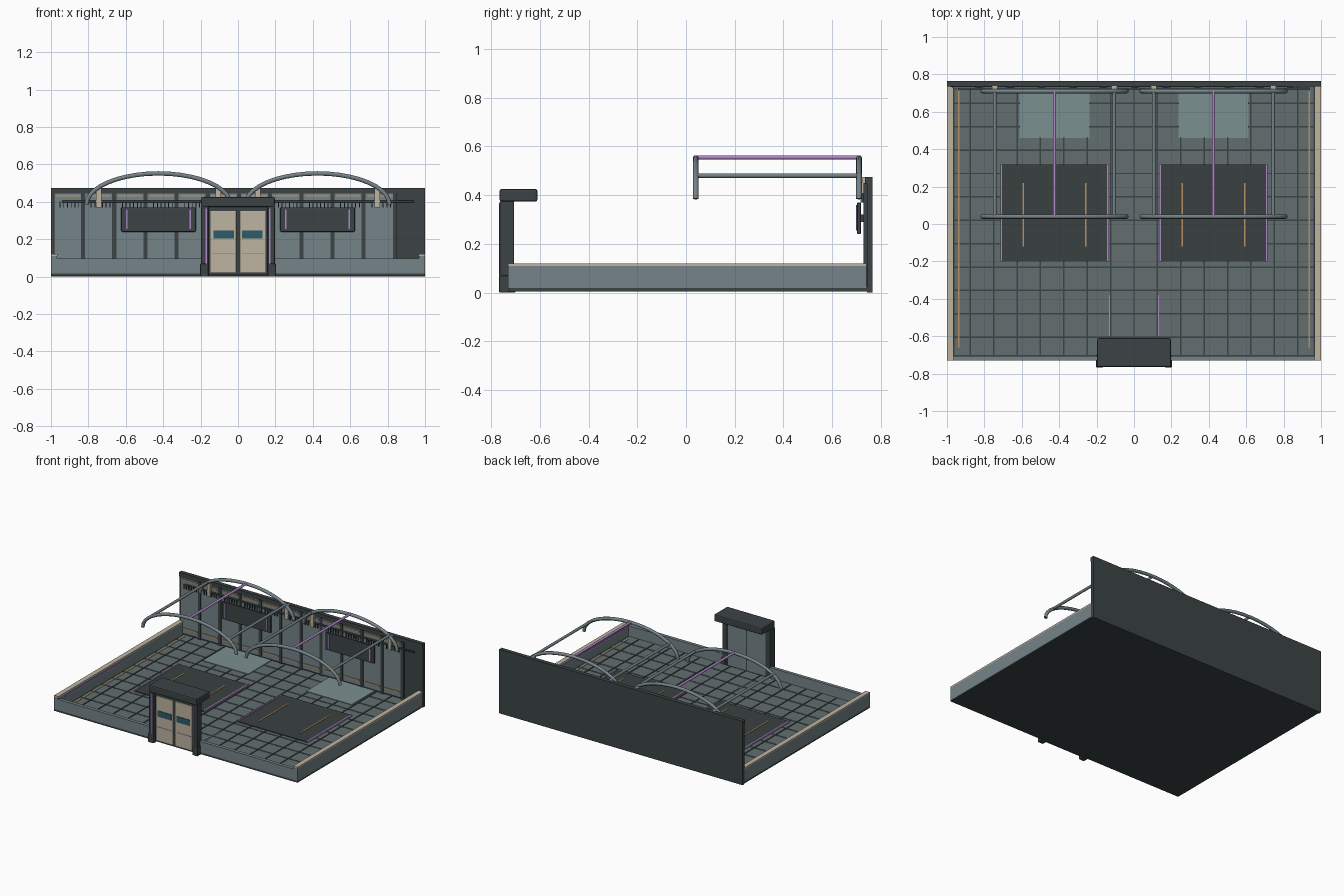
import bpy, bmesh, math
from mathutils import Vector, Matrix

if "Cube" in bpy.data.objects:
    bpy.data.objects.remove(bpy.data.objects["Cube"])


def material(name, r, g, b):
    m = bpy.data.materials.new(name)
    m.diffuse_color = [(c / 255) ** 2.2 for c in (r, g, b)] + [1]
    m.use_nodes = True
    m.node_tree.nodes["Principled BSDF"].inputs["Base Color"].default_value = m.diffuse_color
    return m


DARK = material("charcoal", 62, 69, 71)
MAT = material("mat_grey", 60, 66, 67)
SLATE = material("slate", 116, 130, 135)
TILE = material("tile", 98, 110, 111)
PALE = material("pad_blue_grey", 122, 143, 144)
CREAM = material("cream", 188, 178, 160)
PURPLE = material("purple", 172, 135, 198)
ORANGE = material("tan_orange", 186, 144, 98)
TEAL = material("teal", 48, 92, 104)


def boxes(name, mat, ranges, bevel=0.0):
    """One object made of boxes given as (x0, x1, y0, y1, z0, z1)."""
    bm = bmesh.new()
    for x0, x1, y0, y1, z0, z1 in ranges:
        mx = (Matrix.Translation(((x0 + x1) / 2, (y0 + y1) / 2, (z0 + z1) / 2))
              @ Matrix.Diagonal((abs(x1 - x0), y1 - y0, z1 - z0, 1)))
        bmesh.ops.create_cube(bm, size=1, matrix=mx)
    me = bpy.data.meshes.new(name)
    bm.to_mesh(me)
    bm.free()
    me.materials.append(mat)
    ob = bpy.data.objects.new(name, me)
    bpy.context.collection.objects.link(ob)
    if bevel:
        b = ob.modifiers.new("bevel", 'BEVEL')
        b.width, b.segments = bevel, 2
    return ob


def both(*ranges):
    """Add the x-mirrored copy of every range."""
    return [q for r in ranges for q in (r, (-r[1], -r[0]) + r[2:])]


def tube(name, mat, points, radius):
    cu = bpy.data.curves.new(name, 'CURVE')
    cu.dimensions = '3D'
    cu.bevel_depth, cu.bevel_resolution, cu.use_fill_caps = radius, 3, True
    sp = cu.splines.new('POLY')
    sp.points.add(len(points) - 1)
    for p, co in zip(sp.points, points):
        p.co = (*co, 1)
    sp.use_smooth = True
    cu.materials.append(mat)
    ob = bpy.data.objects.new(name, cu)
    bpy.context.collection.objects.link(ob)
    return ob


# Floor slab and tiles with dark seams
boxes("floor_slab", DARK, [(-1, 1, -0.73, 0.765, 0.005, 0.018)])
xs = [-0.965] + [0.125 * k for k in range(-7, 8)] + [0.965]
ys = [-0.705] + [0.02 + 0.125 * k for k in range(-5, 6)] + [0.74]
g = 0.004
boxes("floor_tiles", TILE, [(a + g, b - g, c + g, d - g, 0.016, 0.023)
                            for a, b in zip(xs, xs[1:]) for c, d in zip(ys, ys[1:])])

# Low perimeter walls
boxes("side_walls", SLATE, both((0.968, 1, -0.73, 0.74, 0.015, 0.11)))
boxes("side_wall_caps", CREAM, both((0.964, 1, -0.73, 0.74, 0.11, 0.12)))
boxes("front_walls", SLATE, both((0.195, 0.968, -0.73, -0.705, 0.015, 0.098)))
boxes("side_wall_strips", PURPLE, both((0.963, 0.969, -0.65, 0.1, 0.085, 0.095)))
boxes("floor_edge_lines", ORANGE, both((0.933, 0.941, -0.66, 0.71, 0.022, 0.026)))
boxes("entry_lines", PURPLE, both((0.127, 0.133, -0.6, -0.38, 0.022, 0.026)))

# Back wall with panels, posts and trims
boxes("back_wall", DARK, [(-1, 1, 0.742, 0.765, 0.0, 0.47)])
pitch = 0.1667
panel_x = [-0.984 + pitch * k for k in range(11)]
boxes("back_panels", SLATE, [(x, x + pitch - 0.022, 0.733, 0.744, 0.03, 0.445) for x in panel_x])
boxes("back_posts", DARK, [(x + pitch - 0.022, x + pitch, 0.728, 0.744, 0.02, 0.45) for x in panel_x])
boxes("back_header", DARK, [(-1, 1, 0.735, 0.765, 0.445, 0.475)])
boxes("upper_trims", ORANGE, [(x + 0.01, x + pitch - 0.03, 0.728, 0.736, 0.428, 0.436) for x in panel_x])
boxes("lower_trims", ORANGE, [(x + 0.01, x + pitch - 0.03, 0.728, 0.736, 0.066, 0.074) for x in panel_x])

# Tool rail with hanging pegs
tube("tool_rail", DARK, [(-0.94, 0.725, 0.402), (0.94, 0.725, 0.402)], 0.006)
boxes("rail_pegs", DARK, [(x + 0.03 + 0.02 * i, x + 0.035 + 0.02 * i, 0.72, 0.73, 0.37, 0.402)
                          for x in panel_x for i in range(6)])

for side, cx in (("left", -0.425), ("right", 0.425)):
    # Training mat with edge strips and lane lines
    boxes(side + "_mat", MAT, [(cx - 0.285, cx + 0.285, -0.2, 0.32, 0.02, 0.029)])
    boxes(side + "_mat_edges", PURPLE, [(cx + s * 0.285 - 0.005, cx + s * 0.285 + 0.005, -0.2, 0.32, 0.02, 0.033)
                                        for s in (-1, 1)])
    boxes(side + "_mat_lines", ORANGE, [(cx + s * 0.168 - 0.004, cx + s * 0.168 + 0.004, -0.12, 0.22, 0.026, 0.032)
                                        for s in (-1, 1)])
    boxes(side + "_pad", PALE, [(cx - 0.188, cx + 0.188, 0.46, 0.732, 0.02, 0.028)])
    # Wall sign board
    boxes(side + "_sign", DARK, [(cx - 0.2, cx + 0.2, 0.702, 0.718, 0.24, 0.37)], 0.005)
    boxes(side + "_sign_strips", PURPLE, [(cx + s * 0.17 - 0.005, cx + s * 0.17 + 0.005, 0.698, 0.704, 0.255, 0.36)
                                          for s in (-1, 1)])
    boxes(side + "_sign_mounts", DARK, [(cx + s * 0.12 - 0.015, cx + s * 0.12 + 0.015, 0.716, 0.744, 0.29, 0.32)
                                        for s in (-1, 1)])
    # Arched overhead frame
    for end, y in (("front", 0.04), ("back", 0.71)):
        pts = [(cx - 0.385 * math.cos(math.pi * i / 20), y, 0.385 + 0.167 * math.sin(math.pi * i / 20))
               for i in range(21)]
        tube(f"{side}_{end}_arch", SLATE, pts, 0.012)
    for s in (-1, 1):
        x = cx + s * 0.319
        tube(side + "_arch_rail", SLATE, [(x, 0.04, 0.48), (x, 0.71, 0.48)], 0.01)
    tube(side + "_ridge_rail", PURPLE, [(cx, 0.04, 0.555), (cx, 0.71, 0.555)], 0.009)
    boxes(side + "_arch_brackets", CREAM, [(cx + s * 0.319 - 0.014, cx + s * 0.319 + 0.014, 0.716, 0.738, 0.37, 0.475)
                                           for s in (-1, 1)])

# Entrance portal with double doors
boxes("portal_posts", DARK, both((0.158, 0.197, -0.765, -0.705, 0.0, 0.375)), 0.004)
boxes("portal_feet", DARK, both((0.17, 0.203, -0.767, -0.7, 0.0, 0.07)), 0.004)
boxes("portal_header", DARK, [(-0.197, 0.197, -0.765, -0.61, 0.373, 0.425)], 0.008)
boxes("door_core", SLATE, [(-0.16, 0.16, -0.738, -0.712, 0.01, 0.375)])
boxes("door_surround", DARK, [(-0.16, 0.16, -0.744, -0.73, 0.01, 0.375),
                              (-0.004, 0.004, -0.715, -0.708, 0.02, 0.36)])
boxes("door_leaves", CREAM, both((0.009, 0.148, -0.75, -0.74, 0.022, 0.352)), 0.003)
boxes("door_windows", TEAL, both((0.022, 0.132, -0.754, -0.745, 0.203, 0.246)))
boxes("door_kick_lines", PURPLE, both((0.02, 0.138, -0.752, -0.745, 0.122, 0.126)))
boxes("portal_light_strips", PURPLE, both((0.165, 0.173, -0.768, -0.76, 0.07, 0.365)))
